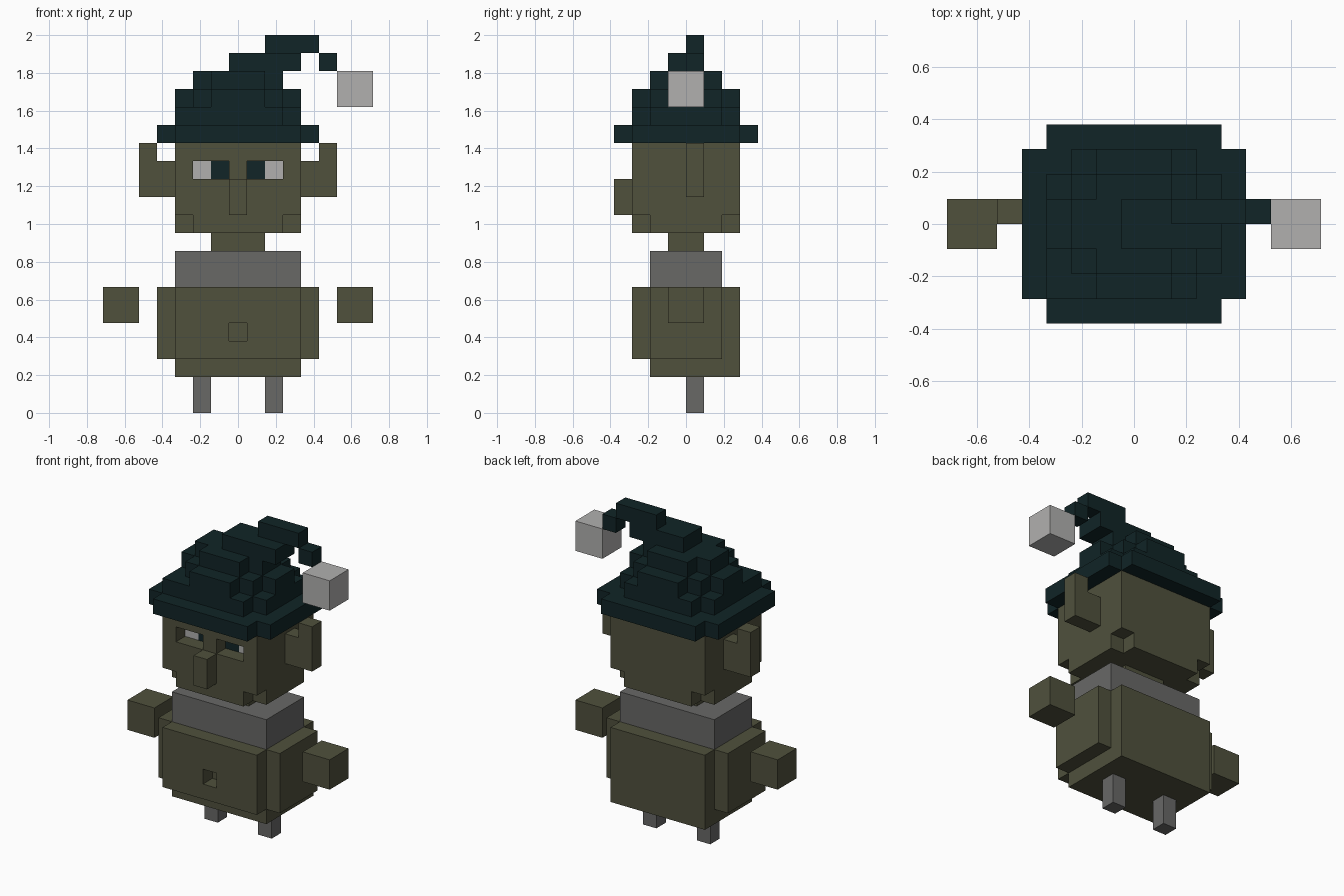
import bpy, bmesh, math
from mathutils import Vector

cube = bpy.data.objects.get("Cube")
if cube:
    bpy.data.objects.remove(cube, do_unlink=True)

U = 2 / 21  # size of one block


def material(name, rgb):
    m = bpy.data.materials.new(name)
    m.use_nodes = True
    m.diffuse_color = (*rgb, 1)
    bsdf = next(n for n in m.node_tree.nodes if n.type == 'BSDF_PRINCIPLED')
    bsdf.inputs["Base Color"].default_value = (*rgb, 1)
    bsdf.inputs["Roughness"].default_value = 0.9
    return m


SKIN = material("olive skin", (0.080, 0.082, 0.046))
HAT = material("dark teal", (0.0054, 0.018, 0.020))
GREY = material("mid grey", (0.138, 0.138, 0.134))
PALE = material("pale grey", (0.44, 0.435, 0.43))


def cells(box):
    """Block cells inside a box (x0, x1, y0, y1, z0, z1); x sits on half blocks."""
    x0, x1, y0, y1, z0, z1 = box
    return {(i, j, k)
            for i in range(math.floor(x0 + 0.5), math.floor(x1 + 0.5))
            for j in range(y0, y1) for k in range(z0, z1)}


def blocks(name, mat, add, cut=()):
    """One clean outer shell around the added boxes minus the cut boxes."""
    solid = set().union(*map(cells, add)).difference(*map(cells, cut))
    bm = bmesh.new()
    verts = {}

    def vert(p):
        if p not in verts:
            verts[p] = bm.verts.new(((p[0] - 0.5) * U, p[1] * U, p[2] * U))
        return verts[p]

    for c in sorted(solid):
        for axis in range(3):
            for side in (0, 1):
                n = list(c)
                n[axis] += 2 * side - 1
                if tuple(n) in solid:
                    continue
                a, b = (axis + 1) % 3, (axis + 2) % 3
                ring = []
                for da, db in ((0, 0), (1, 0), (1, 1), (0, 1)):
                    p = list(c)
                    p[axis] += side
                    p[a] += da
                    p[b] += db
                    ring.append(vert(tuple(p)))
                bm.faces.new(ring if side else ring[::-1])
    bmesh.ops.dissolve_limit(bm, angle_limit=0.01, verts=bm.verts[:], edges=bm.edges[:])
    return finish(name, mat, bm)


def plate(name, mat, x0, x1, y, z0, z1):
    """Thin painted plate facing the front."""
    bm = bmesh.new()
    bmesh.ops.create_cube(bm, size=1)
    t = 0.006
    for v in bm.verts:
        v.co = Vector(((x0 + (v.co.x + 0.5) * (x1 - x0)) * U,
                       y * U + v.co.y * t,
                       (z0 + (v.co.z + 0.5) * (z1 - z0)) * U))
    return finish(name, mat, bm)


def finish(name, mat, bm):
    me = bpy.data.meshes.new(name)
    bm.to_mesh(me)
    bm.free()
    me.materials.append(mat)
    ob = bpy.data.objects.new(name, me)
    bpy.context.collection.objects.link(ob)
    return ob


def flip(box):
    return (-box[1], -box[0], *box[2:])


# Paired parts
for side, f in (("left", lambda b: b), ("right", flip)):
    blocks(side + "_foot", GREY, [f((1.5, 2.5, 0, 1, 0, 2))])
    blocks(side + "_hand", SKIN, [f((5.5, 7.5, -1, 1, 5, 7))])
    blocks(side + "_ear", SKIN, [f((3.5, 5.5, 0, 1, 12, 14)),
                                 f((4.5, 5.5, 0, 1, 14, 15))])
    # Eyes at the back of the sockets
    x0, x1 = f((1.5, 2.5))[:2]
    plate(side + "_eye_white", PALE, x0, x1, -2, 13, 14)
    x0, x1 = f((0.5, 1.5))[:2]
    plate(side + "_pupil", HAT, x0, x1, -2, 13, 14)

# Body with a navel, collar and neck
blocks("body", SKIN,
       [(-3.5, 3.5, -3, 3, 3, 7), (-3.5, 3.5, -2, 3, 2, 3), (-4.5, 4.5, -2, 2, 3, 7)],
       [(-0.5, 0.5, -3, -2, 4, 5)])
blocks("collar", GREY, [(-3.5, 3.5, -2, 2, 7, 9)])
blocks("neck", SKIN, [(-1.5, 1.5, -1, 1, 9, 10)])

# Head with eye sockets and notched lower corners
sockets = [(0.5, 2.5, -3, -2, 13, 14)]
corners = [(2.5, 3.5, -3, -2, 10, 11), (2.5, 3.5, 2, 3, 10, 11)]
cuts = sockets + corners
blocks("head", SKIN, [(-3.5, 3.5, -3, 3, 10, 15)], cuts + [flip(c) for c in cuts])
blocks("nose", SKIN, [(-0.5, 0.5, -4, -3, 11, 13)])

# Stepped hat: (half width, half depth, bottom, top)
steps = [(4.5, 3, 15, 16), (3.5, 4, 15, 16),
         (3.5, 2, 16, 17), (2.5, 3, 16, 17),
         (3.5, 1, 17, 18), (2.5, 2, 17, 18), (1.5, 3, 17, 18),
         (2.5, 1, 18, 19), (1.5, 2, 18, 19)]
hat = [(-w, w, -d, d, z0, z1) for w, d, z0, z1 in steps]
hat += [(-3.5, -2.5, -3, -2, 16, 17),   # fuller front corner
        (-0.5, 3.5, -1, 1, 19, 20)]     # leaning peak
blocks("hat", HAT, hat)
blocks("hat_tip", HAT, [(1.5, 4.5, 0, 1, 20, 21)])
blocks("hat_tail", HAT, [(4.5, 5.5, 0, 1, 19, 20)])
blocks("hat_bobble", PALE, [(5.5, 7.5, -1, 1, 17, 19)])
